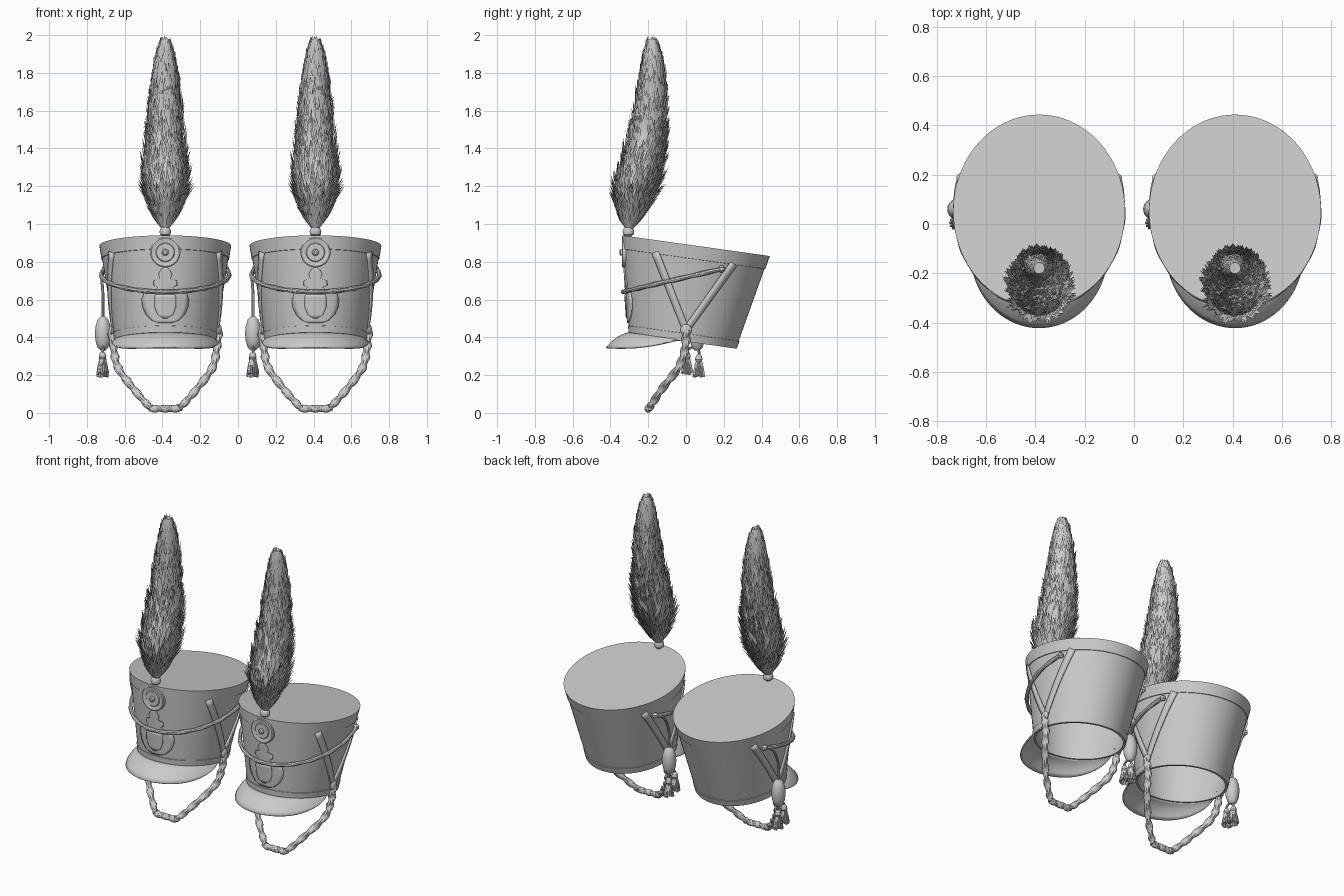
import bpy, bmesh, math, random
from mathutils import Vector

if "Cube" in bpy.data.objects:
    bpy.data.objects.remove(bpy.data.objects["Cube"])

random.seed(4)
GREY = bpy.data.materials.new("plain_grey")
GREY.diffuse_color = (0.6, 0.6, 0.6, 1)
GREY.use_nodes = True
GREY.node_tree.nodes["Principled BSDF"].inputs["Base Color"].default_value = GREY.diffuse_color
TAU = 2 * math.pi


def finish(bm, name, thick=0):
    bmesh.ops.recalc_face_normals(bm, faces=bm.faces[:])
    me = bpy.data.meshes.new(name)
    bm.to_mesh(me)
    bm.free()
    me.materials.append(GREY)
    ob = bpy.data.objects.new(name, me)
    bpy.context.collection.objects.link(ob)
    if thick:
        m = ob.modifiers.new("thickness", 'SOLIDIFY')
        m.thickness, m.offset = thick, 0
    return ob


def skin(bm, rows, closed=False, caps=False):
    """Join rows of points with quads."""
    vs = [[bm.verts.new(p) for p in r] for r in rows]
    n = len(vs[0])
    for a, b in zip(vs, vs[1:]):
        for i in range(n if closed else n - 1):
            j = (i + 1) % n
            bm.faces.new((a[i], a[j], b[j], b[i]))
    if caps:
        bm.faces.new(vs[0])
        bm.faces.new(vs[-1])


def sheet(name, rows, thick):
    bm = bmesh.new()
    skin(bm, rows)
    return finish(bm, name, thick)


def lathe(bm, profile, c, axis='Z', n=24):
    """Revolve (radius, height) pairs around c."""
    rows = []
    for r, h in profile:
        ring = [(r * math.cos(TAU * i / n), r * math.sin(TAU * i / n)) for i in range(n)]
        rows.append([Vector(c) + Vector((u, v, h) if axis == 'Z' else (u, -h, v)) for u, v in ring])
    skin(bm, rows, True, True)


def smooth_path(pts, steps=10):
    p = [Vector(q) for q in pts]
    p = [2 * p[0] - p[1]] + p + [2 * p[-1] - p[-2]]
    out = []
    for a, b, c, d in zip(p, p[1:], p[2:], p[3:]):
        for k in range(steps):
            t = k / steps
            out.append(0.5 * (2 * b + (c - a) * t + (2 * a - 5 * b + 4 * c - d) * t * t
                              + (3 * b - a - 3 * c + d) * t ** 3))
    return out + [p[-2]]


def tube(bm, path, radius, n=8, twist=0, lobe=0):
    rows, ref = [], Vector((0.3, 1, 0.2))
    for i, p in enumerate(path):
        d = (path[min(i + 1, len(path) - 1)] - path[max(i - 1, 0)]).normalized()
        u = (ref - d * ref.dot(d)).normalized()
        v, ref = d.cross(u), u
        r = radius(i / (len(path) - 1)) if callable(radius) else radius
        ring = []
        for k in range(n):
            a = TAU * k / n
            q = r * (1 + lobe * math.cos(2 * a - twist * i))
            ring.append(p + q * (u * math.cos(a) + v * math.sin(a)))
        rows.append(ring)
    skin(bm, rows, True, True)


# Hat wall: tilted, flared oval; t runs from bottom (0) to top (1)
def wall(a, t, off=0):
    cy, rx, ry = -0.0175 + 0.07 * t, 0.265 + 0.08 * t + off, 0.2825 + 0.105 * t + off
    y = ry * math.sin(a)
    return Vector((rx * math.cos(a), cy + y, 0.38 + 0.505 * t - 0.14 * y))


def on_side(y, z, s, off=0):
    t = (z - 0.3776 + 0.14 * y) / 0.5148
    a = math.asin(max(-1, min(1, (y + 0.0175 - 0.07 * t) / (0.2825 + 0.105 * t))))
    p = wall(a, t, off)
    return Vector((s * p.x, p.y, p.z))


def on_front(x, z, off=0):
    y = -0.3
    for _ in range(6):
        t = (z - 0.3776 + 0.14 * y) / 0.5148
        a = -math.acos(x / (0.265 + 0.08 * t))
        y = wall(a, t).y
    return wall(a, t, off)


# Hollow crown with raised top and bottom bands
N = 72
prof = [(0.97, -0.012), (0, -0.012), (0, 0.004), (0.08, 0.004), (0.082, 0), (0.86, 0),
        (0.862, 0.004), (1, 0.004)]
bm = bmesh.new()
skin(bm, [[wall(TAU * i / N, t, o) for i in range(N)] for t, o in prof], True, True)
finish(bm, "crown")

# Visor
rows = []
for i in range(41):
    a = math.pi * i / 40
    s, c = math.sin(a), math.cos(a)
    inner = wall(-a, 0.01, -0.002)
    outer = Vector((c * (0.268 + 0.035 * math.sqrt(max(s, 0))), -0.05 - 0.37 * s,
                    0.385 - 0.11 * s + 0.07 * s * s))
    rows.append([inner.lerp(outer, k / 6) + Vector((0, 0, 0.015 * s * math.sin(math.pi * k / 6)))
                 for k in range(7)])
sheet("visor", rows, 0.008)

# V-shaped side straps with a button at the joint
for s in (-1, 1):
    for y1, z1 in ((-0.16, 0.85), (0.25, 0.79)):
        d = Vector((y1, z1 - 0.44)).normalized() * 0.018
        rows = []
        for k in range(13):
            y, z = y1 * k / 12, 0.44 + (z1 - 0.44) * k / 12
            rows.append([on_side(y + d.y * e, z - d.x * e, s, 0.005) for e in (-1, 0, 1)])
        sheet("side_strap", rows, 0.01)
    bm = bmesh.new()
    bmesh.ops.create_uvsphere(bm, u_segments=16, v_segments=10, radius=0.03)
    bmesh.ops.scale(bm, vec=(0.5, 1, 1), verts=bm.verts)
    bmesh.ops.translate(bm, vec=on_side(0, 0.44, s, 0.01), verts=bm.verts)
    finish(bm, "strap_button")

    # Twisted chin rope
    bm = bmesh.new()
    path = [(s * x, y, z) for x, y, z in ((0.283, 0, 0.44), (0.272, -0.005, 0.34), (0.25, -0.04, 0.24),
            (0.17, -0.125, 0.13), (0.09, -0.185, 0.04), (0.06, -0.197, 0.024), (0, -0.2, 0.024))]
    tube(bm, smooth_path(path, 14), lambda t: 0.021 - 0.005 * t, 10, 0.75, 0.22)
    finish(bm, "chin_rope")

# Knots in the middle of the chin rope
for x in (-0.055, 0, 0.055):
    bm = bmesh.new()
    bmesh.ops.create_uvsphere(bm, u_segments=14, v_segments=8, radius=0.023)
    bmesh.ops.scale(bm, vec=(1.4, 0.85, 0.9), verts=bm.verts)
    bmesh.ops.translate(bm, vec=(x, -0.2, 0.022), verts=bm.verts)
    finish(bm, "chin_knot")

# Front cord lying in a sloping plane around the front of the crown
cord = []
for i in range(61):
    a = math.radians(-203 + 226 * i / 60)
    lo, hi = 0, 1
    for _ in range(20):
        t = (lo + hi) / 2
        p = wall(a, t, 0.018)
        lo, hi = (t, hi) if p.z < 0.64 + 0.23 * (p.y + 0.34) else (lo, t)
    cord.append(p)
bm = bmesh.new()
tube(bm, cord, 0.012, 8, 1.2, 0.12)
for p in (cord[0], cord[-1]):
    lathe(bm, [(0.006, -0.018), (0.017, -0.008), (0.017, 0.008), (0.006, 0.018)], p, n=12)
finish(bm, "front_cord")

# Hanging cord, oval slider and two tassels on one side
bm = bmesh.new()
tube(bm, smooth_path([cord[0], (-0.335, 0.12, 0.72), (-0.33, 0.065, 0.62), (-0.33, 0.06, 0.5)]), 0.008)
for y in (0.005, 0.068):
    tube(bm, smooth_path([(-0.33, 0.055, 0.36), (-0.33, y, 0.33), (-0.332, y, 0.29)]), 0.007)
finish(bm, "hanging_cord")
bm = bmesh.new()
lathe(bm, [(0.012, 0.51), (0.028, 0.495), (0.039, 0.46), (0.043, 0.42), (0.039, 0.38), (0.028, 0.345),
           (0.012, 0.33)], (-0.33, 0.06, 0))
finish(bm, "cord_slider")
for y, z in ((0.005, 0.325), (0.068, 0.312)):
    bm = bmesh.new()
    lathe(bm, [(0.006, 0), (0.016, -0.01), (0.02, -0.03), (0.015, -0.04), (0.022, -0.06), (0.02, -0.085)],
          (-0.332, y, z), n=14)
    for k in range(14):
        u = Vector((math.cos(TAU * k / 14), math.sin(TAU * k / 14), 0))
        c = Vector((-0.332, y, z))
        end = random.uniform(0.11, 0.125)
        tube(bm, [c + u * r - Vector((0, 0, h)) for r, h in ((0.012, 0.04), (0.021, 0.075), (0.028, end))],
             0.006, 5)
    finish(bm, "tassel")

# Front badge: half-width by height, wrapped on the crown
def badge(name, outline, off):
    rows = []
    for z, w in outline:
        rows.append([on_front(w * (k / 5 - 1), z, off) for k in range(11)])
    sheet(name, rows, 0.008)

badge("badge", [(0.475, 0.03), (0.49, 0.07), (0.52, 0.1), (0.56, 0.118), (0.6, 0.122), (0.635, 0.11),
                (0.645, 0.06), (0.665, 0.04), (0.675, 0.062), (0.7, 0.06), (0.71, 0.028), (0.735, 0.035),
                (0.755, 0.025), (0.77, 0.008)], 0.004)
badge("badge_shield", [(0.5, 0.01), (0.52, 0.04), (0.56, 0.055), (0.61, 0.055), (0.625, 0.05)], 0.009)

# Rosette with central button
bm = bmesh.new()
lathe(bm, [(0.08, -0.02), (0.08, 0.008), (0.074, 0.012), (0.05, 0.008), (0.046, 0.012), (0.018, 0.012),
           (0.016, 0.02), (0.009, 0.025)], (0, -0.328, 0.85), 'Y', 40)
finish(bm, "rosette")

# Plume holder
bm = bmesh.new()
lathe(bm, [(0.017, 0.88), (0.017, 0.935), (0.028, 0.945), (0.031, 0.96), (0.026, 0.975), (0.016, 0.985)],
      (0, -0.305, 0), n=20)
finish(bm, "plume_holder")

# Plume: height, axis y, radius
PL = [(0.965, -0.302, 0.016), (1.05, -0.29, 0.07), (1.2, -0.265, 0.145), (1.4, -0.212, 0.122),
      (1.6, -0.188, 0.098), (1.8, -0.175, 0.072), (1.95, -0.178, 0.042), (2.0, -0.18, 0.02)]


def plume(z, a, k):
    z = max(PL[0][0], min(z, 2.0))
    for (z0, y0, r0), (z1, y1, r1) in zip(PL, PL[1:]):
        if z <= z1:
            f = (z - z0) / (z1 - z0)
            r = (r0 + (r1 - r0) * f) * k
            return Vector((r * math.cos(a), y0 + (y1 - y0) * f + r * math.sin(a), z))


bm = bmesh.new()
hs = [0.965 + 1.015 * i / 24 for i in range(25)]
skin(bm, [[plume(z, TAU * k / 20, 0.78) for k in range(20)] for z in hs], True, True)
finish(bm, "plume_core")
bm = bmesh.new()
for i in range(1500):
    z = 1.06 + 0.94 * random.random() ** 1.15
    a, length = random.uniform(0, TAU), random.uniform(0.08, 0.15)
    tip = plume(z, a + random.uniform(-0.15, 0.15), random.uniform(0.88, 1.12))
    root = plume(z - length, a, 0.7)
    mid = root.lerp(tip, 0.5) + Vector((math.cos(a), math.sin(a), 0)) * 0.006
    w = Vector((-math.sin(a), math.cos(a), 0)) * random.uniform(0.006, 0.011)
    bm.faces.new([bm.verts.new(p) for p in (root, mid - w, tip, mid + w)])
finish(bm, "plume_feathers")

# Smooth shading, then place the pair of hats
parts = list(bpy.context.collection.objects)
for ob in parts:
    ob.select_set(True)
bpy.context.view_layer.objects.active = parts[0]
bpy.ops.object.shade_smooth_by_angle(angle=math.radians(30))
for ob in parts:
    twin = ob.copy()
    bpy.context.collection.objects.link(twin)
    ob.location.x, twin.location.x = -0.385, 0.41
